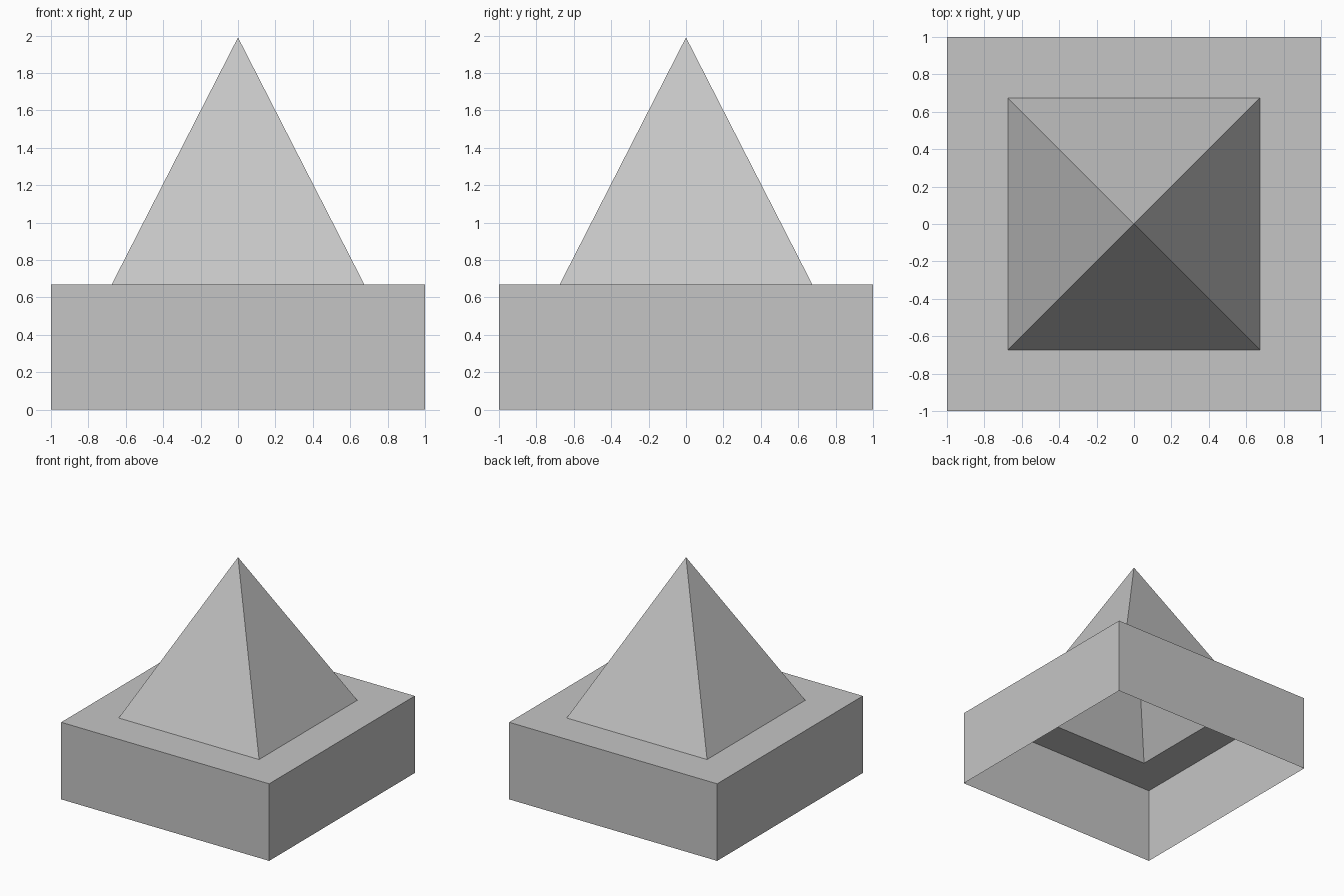
import bpy
import bmesh

# Remove the default cube
cube = bpy.data.objects.get("Cube")
if cube:
    bpy.data.objects.remove(cube, do_unlink=True)

BASE_HALF, BASE_TOP = 1.0, 0.67
ROOF_HALF, APEX = 0.675, 1.99

# Single flat grey
grey = bpy.data.materials.new("light_grey")
grey.use_nodes = True
colour = (0.56, 0.56, 0.56, 1.0)
grey.diffuse_color = colour
grey.node_tree.nodes["Principled BSDF"].inputs["Base Color"].default_value = colour


def square(bm, half, z):
    """Four corners of a level square, anticlockwise from above."""
    return [bm.verts.new((sx * half, sy * half, z))
            for sx, sy in ((-1, -1), (1, -1), (1, 1), (-1, 1))]


def bridge(bm, lower, upper):
    """Join two squares with four flat faces."""
    for i in range(4):
        j = (i + 1) % 4
        bm.faces.new((lower[i], lower[j], upper[j], upper[i]))


def finish(bm, name):
    mesh = bpy.data.meshes.new(name)
    bm.to_mesh(mesh)
    bm.free()
    mesh.materials.append(grey)
    obj = bpy.data.objects.new(name, mesh)
    bpy.context.collection.objects.link(obj)


# Base: four thin walls and a flat ledge, open below and in the middle
bm = bmesh.new()
foot = square(bm, BASE_HALF, 0)
rim = square(bm, BASE_HALF, BASE_TOP)
opening = square(bm, ROOF_HALF, BASE_TOP)
bridge(bm, foot, rim)
bridge(bm, rim, opening)
finish(bm, "base_shell")

# Pyramid: four sloping faces, hollow underneath
bm = bmesh.new()
eaves = square(bm, ROOF_HALF, BASE_TOP)
tip = bm.verts.new((0, 0, APEX))
for i in range(4):
    bm.faces.new((eaves[i], eaves[(i + 1) % 4], tip))
finish(bm, "pyramid_shell")
